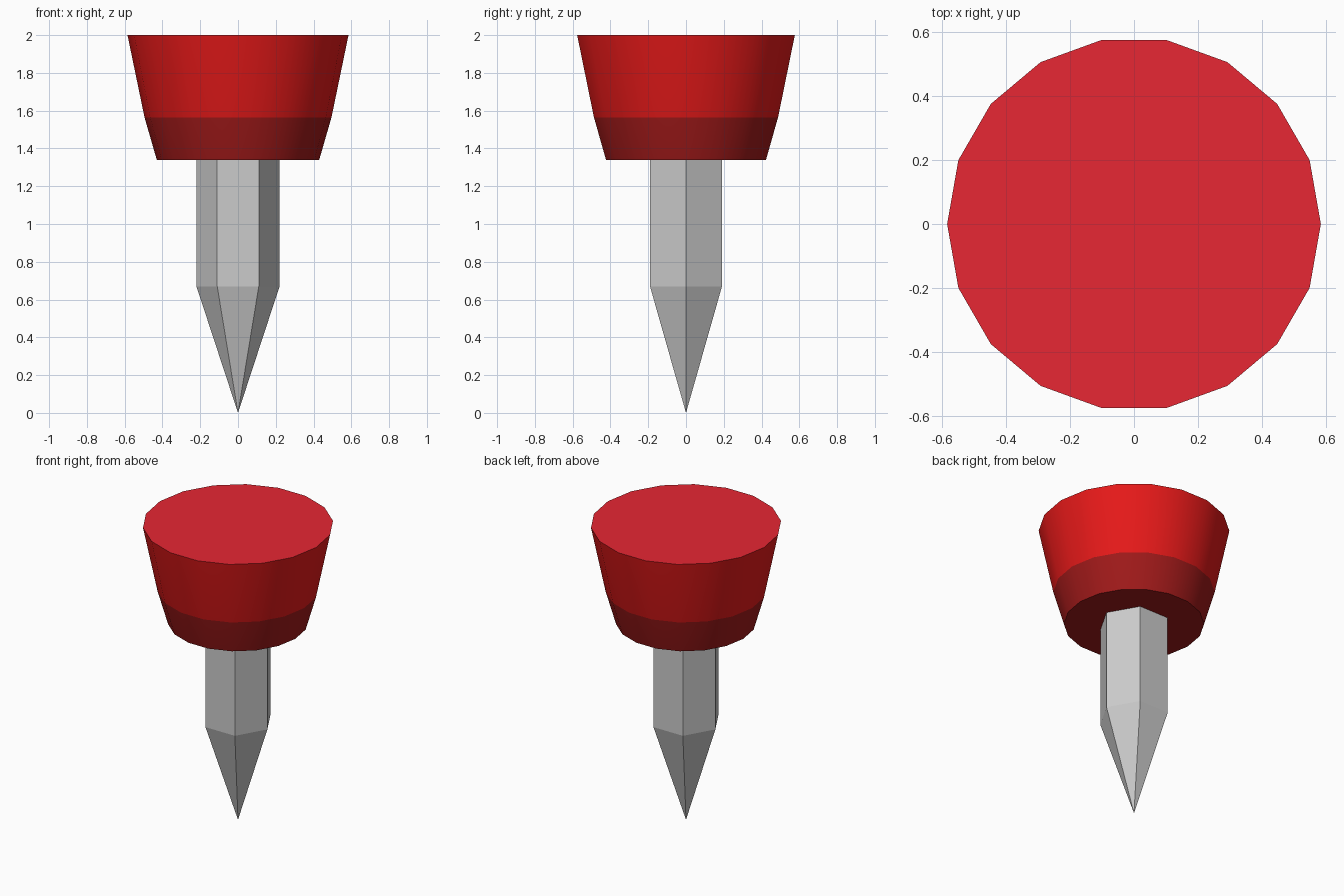
import bpy
import bmesh
from math import cos, sin, tau, radians

if "Cube" in bpy.data.objects:
    bpy.data.objects.remove(bpy.data.objects["Cube"])


def material(name, rgb):
    mat = bpy.data.materials.new(name)
    mat.diffuse_color = (*rgb, 1)
    mat.use_nodes = True
    mat.node_tree.nodes["Principled BSDF"].inputs["Base Color"].default_value = mat.diffuse_color
    return mat


def lathe(name, sides, profile, mats=(), smooth=False):
    """Stack (radius, z) rings from bottom to top; radius 0 makes a point."""
    bm = bmesh.new()
    rings = []
    for r, z in profile:
        n = sides if r > 0 else 1
        rings.append([bm.verts.new((r * cos(tau * i / sides), r * sin(tau * i / sides), z))
                      for i in range(n)])
    for level, (lo, hi) in enumerate(zip(rings, rings[1:])):
        for i in range(sides):
            j = (i + 1) % sides
            if len(lo) == 1:
                f = bm.faces.new((lo[0], hi[j], hi[i]))
            else:
                f = bm.faces.new((lo[i], lo[j], hi[j], hi[i]))
            f.material_index = level if mats else 0
    if len(rings[0]) > 1:
        bm.faces.new(rings[0][::-1])
    cap = bm.faces.new(rings[-1])
    cap.material_index = len(profile) - 1 if mats else 0
    mesh = bpy.data.meshes.new(name)
    bm.to_mesh(mesh)
    bm.free()
    for m in mats:
        mesh.materials.append(m)
    obj = bpy.data.objects.new(name, mesh)
    bpy.context.collection.objects.link(obj)
    if smooth:
        bpy.ops.object.select_all(action='DESELECT')
        obj.select_set(True)
        bpy.context.view_layer.objects.active = obj
        bpy.ops.object.shade_smooth_by_angle(angle=radians(30))
    return obj


# Six-sided pointed shaft
lathe("pointed_shaft", 6, [(0, 0), (0.22, 0.67), (0.22, 1.34)])

# Flared 18-sided head: dark lower band, red side, lighter top
lathe("flared_head", 18, [(0.43, 1.34), (0.495, 1.565), (0.585, 2.0)],
      mats=(material("dark_red", (0.35, 0.01, 0.01)),
            material("red", (0.8, 0.01, 0.01)),
            material("light_red", (0.8, 0.02, 0.033))),
      smooth=True)
